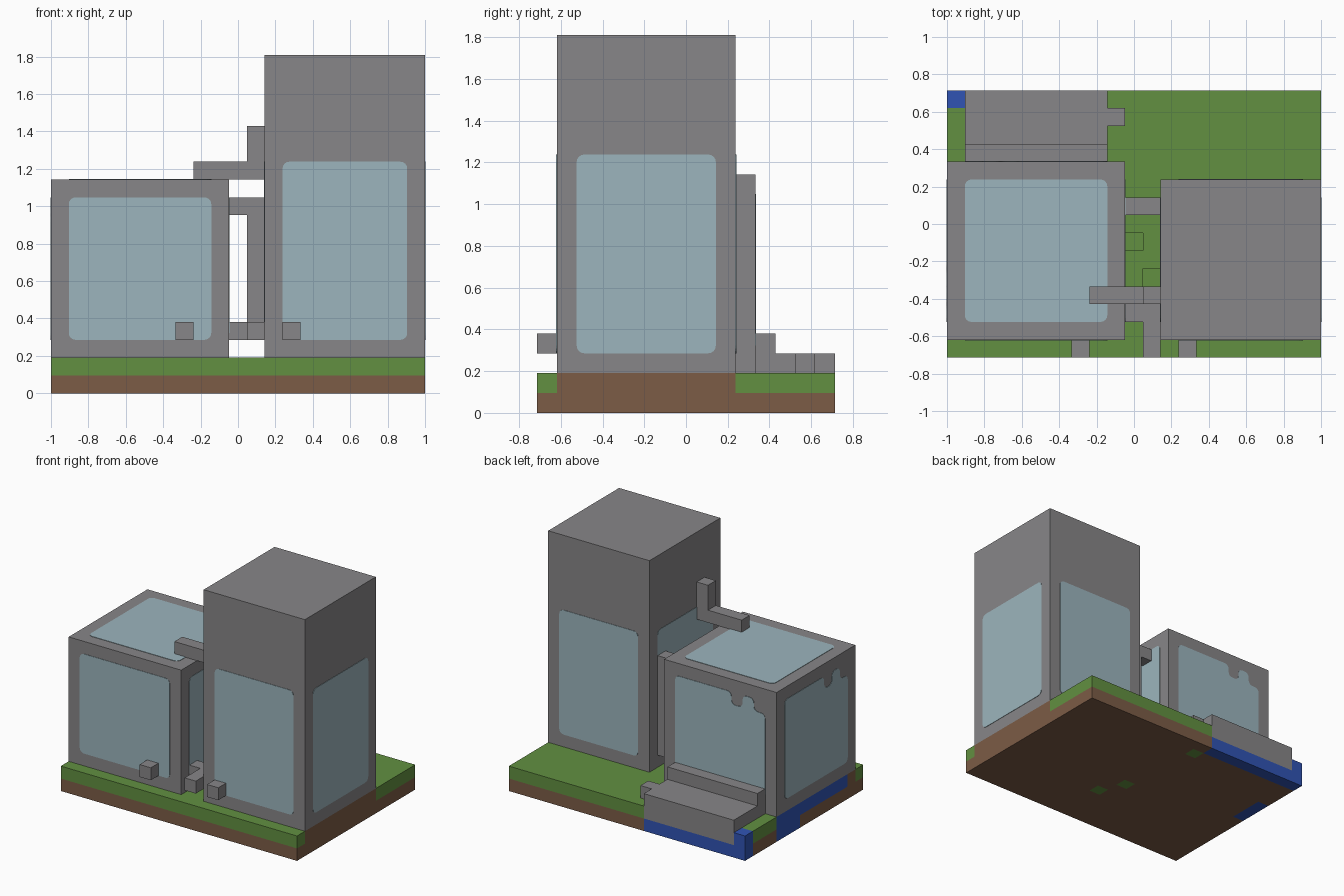
import bpy, bmesh
from mathutils import Vector

cube = bpy.data.objects.get("Cube")
if cube:
    bpy.data.objects.remove(cube)

# Everything sits on a grid of 21 x 15 x 19 cells
COLS, ROWS = 21, 15
CELL = 2 / COLS
ORIGIN = Vector((-1, -ROWS * CELL / 2, 0))


def at(i, j, k):
    return ORIGIN + Vector((i, j, k)) * CELL


def material(name, r, g, b):
    lin = [((c / 255 + 0.055) / 1.055) ** 2.4 for c in (r, g, b)] + [1]
    m = bpy.data.materials.new(name)
    m.use_nodes = True
    m.diffuse_color = lin
    m.node_tree.nodes["Principled BSDF"].inputs["Base Color"].default_value = lin
    return m


STONE = material("grey stone", 135, 134, 136)
GLASS = material("pale glass", 156, 181, 189)
GRASS = material("green grass", 98, 144, 65)
SOIL = material("brown soil", 124, 92, 70)
WATER = material("blue water", 48, 84, 180)


def finish(name, bm, mats):
    bmesh.ops.recalc_face_normals(bm, faces=bm.faces)
    mesh = bpy.data.meshes.new(name)
    bm.to_mesh(mesh)
    bm.free()
    for m in mats:
        mesh.materials.append(m)
    ob = bpy.data.objects.new(name, mesh)
    bpy.context.collection.objects.link(ob)
    return ob


def block(name, i, j, k, mat=STONE):
    """Box covering the cell ranges i, j and k."""
    bm = bmesh.new()
    bmesh.ops.create_cube(bm, size=1)
    lo, hi = at(i[0], j[0], k[0]), at(i[1], j[1], k[1])
    for v in bm.verts:
        v.co = Vector([l + (c + 0.5) * (h - l) for l, h, c in zip(lo, hi, v.co)])
    return finish(name, bm, [mat])


def pane(name, axis, level, side, outline):
    """Thin glass plate with rounded corners, laid on a wall."""
    bm = bmesh.new()
    verts = []
    for a, b in outline:
        p = [a, b]
        p.insert(axis, level)
        verts.append(bm.verts.new(at(*p)))
    bm.faces.new(verts)
    bmesh.ops.bevel(bm, geom=bm.verts[:], offset=0.036, segments=4,
                    profile=0.5, affect='VERTICES')
    out = Vector((0, 0, 0))
    out[axis] = side * 0.003
    ext = bmesh.ops.extrude_face_region(bm, geom=bm.faces[:], use_keep_orig=True)
    moved = [g for g in ext["geom"] if isinstance(g, bmesh.types.BMVert)]
    bmesh.ops.translate(bm, verts=moved, vec=out)
    finish(name, bm, [GLASS])


def rect(a0, a1, b0, b1):
    return [(a0, b0), (a1, b0), (a1, b1), (a0, b1)]


def dripped(lo, hi, b0, b1, first):
    """Pane outline whose top edge drops one cell at two places."""
    return [(lo, b0), (hi, b0), (hi, b1), (first + 3, b1), (first + 3, b1 - 1),
            (first + 2, b1 - 1), (first + 2, b1), (first + 1, b1),
            (first + 1, b1 - 1), (lo, b1 - 1)]


# Ground: two layers of cells, coloured by position
GROUND = [GRASS, SOIL, WATER]
PITS = [(10, 6), (11, 4), (9, 13)]


def ground_colour(i, j, k):
    if not (0 <= i < COLS and 0 <= j < ROWS and 0 <= k < 2):
        return None
    if k == 0:
        if (i, j) in PITS:
            return 0
        if (j == 14 and i < 9) or (i == 0 and 8 <= j < 11):
            return 2
        return 1
    if (i, j) in PITS or (1 <= i < 9 and j >= 12):
        return None
    if i == 0 and (2 <= j < 11 or j == 14):
        return 2
    if (i < 10 and 1 <= j < 11) or (i >= 12 and 1 <= j < 10):
        return 1
    return 0


bm = bmesh.new()
for i in range(COLS):
    for j in range(ROWS):
        for k in range(2):
            colour = ground_colour(i, j, k)
            if colour is None:
                continue
            for axis in range(3):
                for side in (0, 1):
                    near = [i, j, k]
                    near[axis] += 2 * side - 1
                    if ground_colour(*near) is not None:
                        continue
                    corners = []
                    for a, b in rect(0, 1, 0, 1):
                        step = [a, b]
                        step.insert(axis, side)
                        corners.append(bm.verts.new(at(i + step[0], j + step[1], k + step[2])))
                    bm.faces.new(corners).material_index = colour
bmesh.ops.remove_doubles(bm, verts=bm.verts[:], dist=0.001)
bmesh.ops.recalc_face_normals(bm, faces=bm.faces)
bmesh.ops.dissolve_limit(bm, angle_limit=0.02, verts=bm.verts[:],
                         edges=bm.edges[:], delimit={'MATERIAL'})
finish("ground", bm, GROUND)

# Low building with panes on five sides
block("low_building", (0, 10), (1, 11), (2, 12))
pane("low_front_pane", 1, 1, -1, rect(1, 9, 3, 11))
pane("low_inner_pane", 0, 10, 1, rect(2, 10, 3, 11))
pane("low_roof_pane", 2, 12, 1, rect(1, 9, 2, 10))
pane("low_back_pane", 1, 11, 1, dripped(1, 9, 3, 11, 1))
pane("low_outer_pane", 0, 0, -1, dripped(2, 10, 3, 11, 2))

# Tower with a tall pane on each wall
block("tower", (12, 21), (1, 10), (2, 19))
for name, axis, level, side, start in (("front", 1, 1, -1, 13), ("back", 1, 10, 1, 13),
                                       ("inner", 0, 12, -1, 2), ("outer", 0, 21, 1, 2)):
    pane("tower_" + name + "_pane", axis, level, side, rect(start, start + 7, 3, 13))

# Terrace behind the low building
block("terrace_step", (1, 9), (12, 15), (1, 3))
block("terrace_riser", (1, 9), (11, 12), (2, 4))
block("terrace_stub", (9, 10), (13, 14), (1, 3))

# Pipes between and in front of the buildings
block("front_stub_low", (7, 8), (0, 1), (3, 4))
block("front_stub_tower", (13, 14), (0, 1), (3, 4))
block("ground_pipe", (11, 12), (0, 3), (3, 4))
block("ground_pipe_elbow", (10, 11), (2, 3), (3, 4))
block("bridge_pipe", (10, 12), (8, 9), (10, 11))
block("bridge_downpipe", (11, 12), (8, 9), (3, 10))
block("roof_pipe", (8, 12), (3, 4), (12, 13))
block("roof_pipe_riser", (11, 12), (3, 4), (13, 15))
